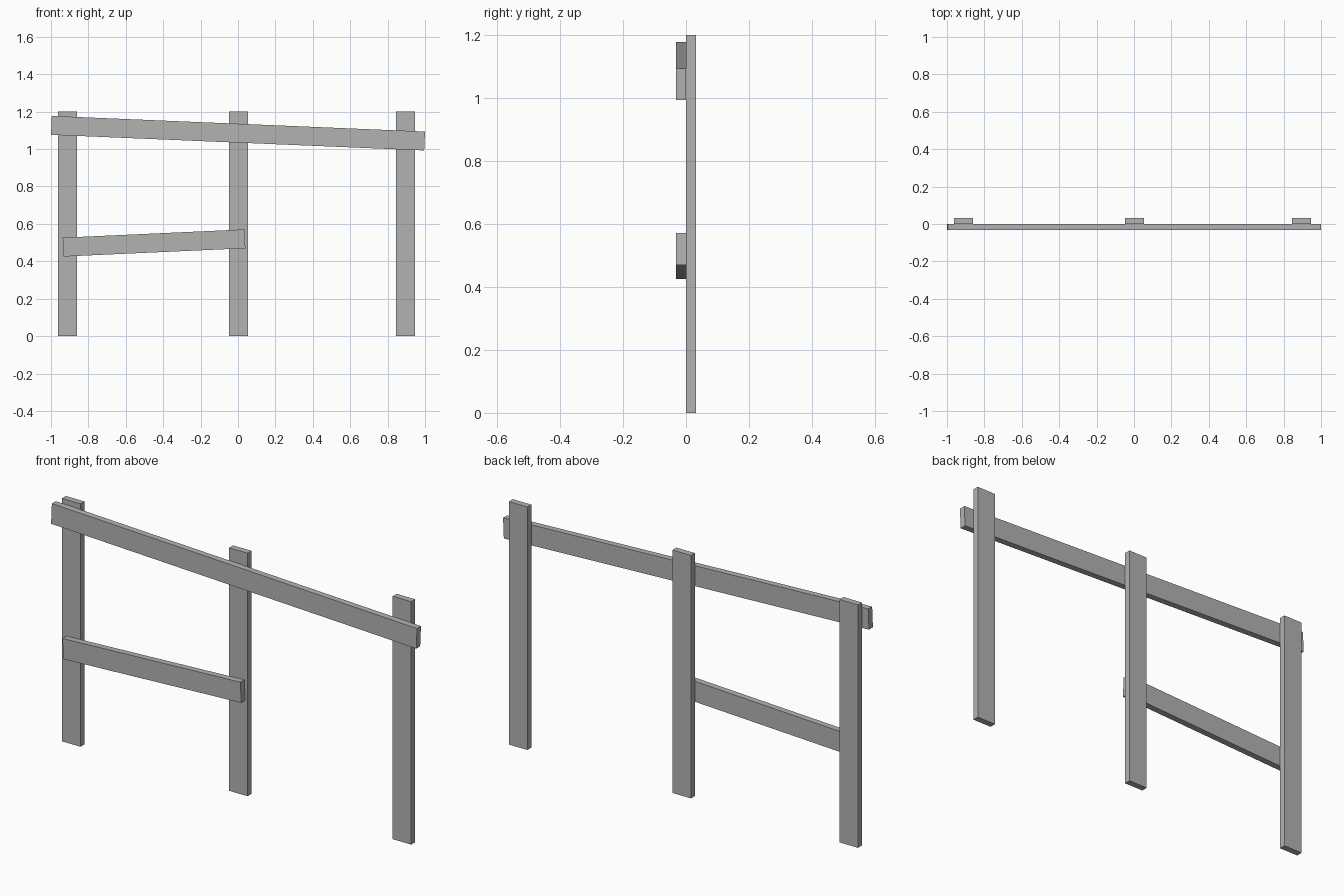
import bpy
from math import radians

cube = bpy.data.objects.get("Cube")
if cube:
    bpy.data.objects.remove(cube, do_unlink=True)

# Plain grey for the whole fence
grey = bpy.data.materials.new("weathered_grey")
grey.use_nodes = True
colour = (0.45, 0.45, 0.45, 1)
grey.diffuse_color = colour
grey.node_tree.nodes["Principled BSDF"].inputs["Base Color"].default_value = colour

THICK = 0.031
WIDTH = 0.101
HEIGHT = 1.2


def board(name, centre, size, tilt=0):
    """Flat plank, tilted in the plane of the fence."""
    bpy.ops.mesh.primitive_cube_add(size=1, location=centre)
    plank = bpy.context.object
    plank.name = name
    plank.scale = size
    plank.rotation_euler.y = radians(tilt)
    plank.data.materials.append(grey)
    return plank


# Upright posts
for side, x in (("right", -0.911), ("middle", 0.002), ("left", 0.896)):
    board(side + "_post", (x, THICK / 2, HEIGHT / 2), (WIDTH, THICK, HEIGHT))

# Slanting rails nailed to the front of the posts
board("top_rail", (0, -THICK / 2, 1.085), (1.997, THICK, WIDTH), 2.4)
board("lower_rail", (-0.449, -THICK / 2, 0.498), (0.973, THICK, WIDTH), -2.6)
